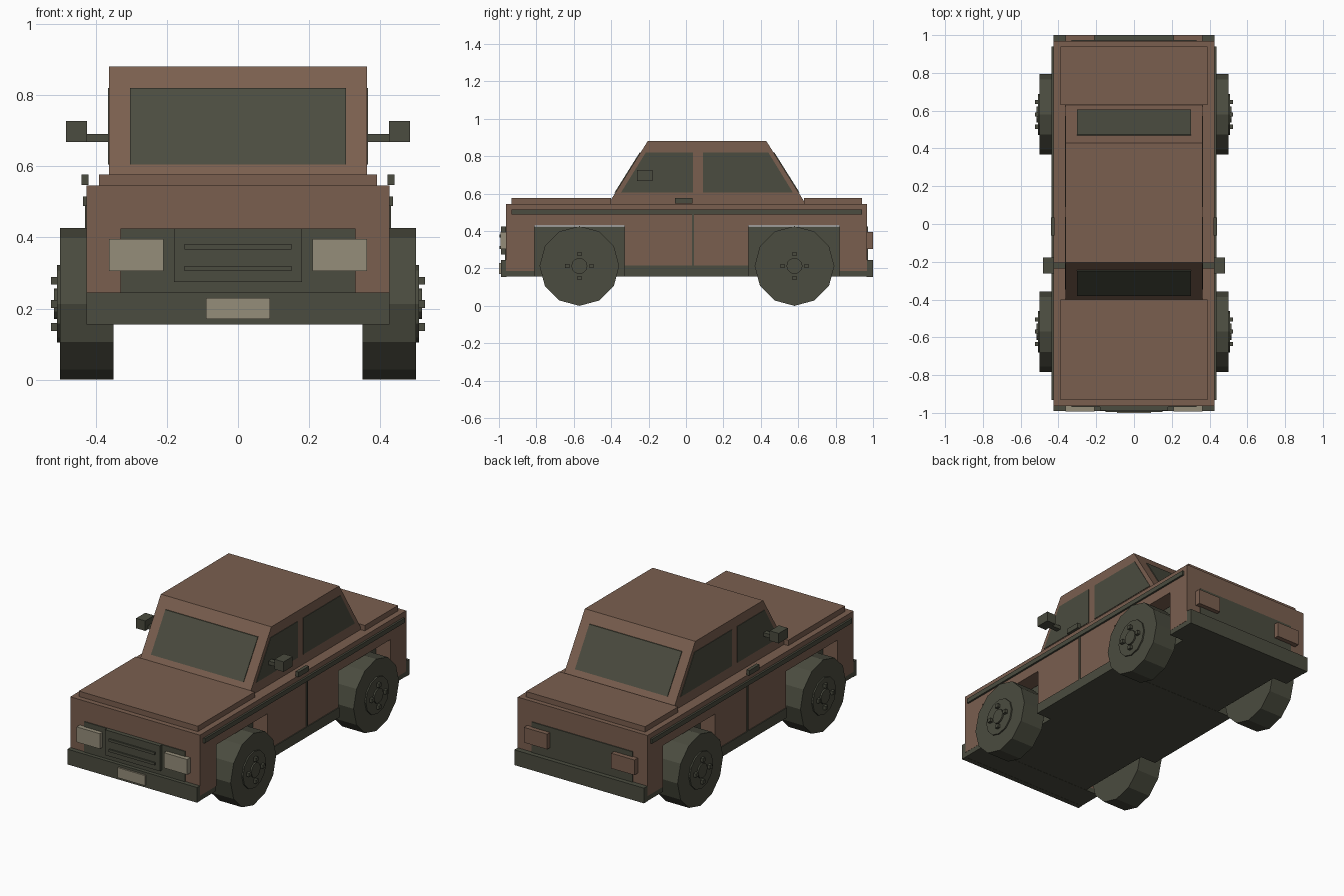
import bpy, bmesh, math
from mathutils import Matrix, Vector

if "Cube" in bpy.data.objects:
    bpy.data.objects.remove(bpy.data.objects["Cube"])


def material(name, rgb):
    m = bpy.data.materials.new(name)
    m.diffuse_color = (*rgb, 1)
    m.use_nodes = True
    m.node_tree.nodes["Principled BSDF"].inputs["Base Color"].default_value = m.diffuse_color
    return m


BROWN = material("brown paint", (0.195, 0.114, 0.078))
DARK = material("dark trim", (0.070, 0.072, 0.050))
LIGHT = material("lamp cream", (0.300, 0.270, 0.195))


def finish(bm, name, mat):
    bmesh.ops.recalc_face_normals(bm, faces=bm.faces)
    me = bpy.data.meshes.new(name)
    bm.to_mesh(me)
    bm.free()
    me.materials.append(mat)
    ob = bpy.data.objects.new(name, me)
    bpy.context.collection.objects.link(ob)
    return ob


def box(name, mat, x, y, z):
    """Box from (min, max) ranges on each axis."""
    bm = bmesh.new()
    bmesh.ops.create_cube(bm, size=1)
    for v in bm.verts:
        v.co = Vector([r[0] if c < 0 else r[1] for c, r in zip(v.co, (x, y, z))])
    return finish(bm, name, mat)


def pair(name, mat, x, y, z):
    """The same box on the right and left side."""
    box(name + "_right", mat, x, y, z)
    box(name + "_left", mat, (-x[1], -x[0]), y, z)


def extrude(name, mat, profile, x0, x1):
    """Side profile of (y, z) points, extruded across x."""
    bm = bmesh.new()
    f = bm.faces.new([bm.verts.new((x0, y, z)) for y, z in profile])
    r = bmesh.ops.extrude_face_region(bm, geom=[f])
    bmesh.ops.translate(bm, vec=(x1 - x0, 0, 0),
                        verts=[g for g in r["geom"] if isinstance(g, bmesh.types.BMVert)])
    return finish(bm, name, mat)


def disc(name, mat, radius, x0, x1, y, z, sides=12):
    """Cylinder lying along x."""
    bm = bmesh.new()
    bmesh.ops.create_cone(bm, cap_ends=True, segments=sides, radius1=radius,
                          radius2=radius, depth=abs(x1 - x0))
    bmesh.ops.transform(bm, verts=bm.verts, matrix=Matrix.Translation(
        ((x0 + x1) / 2, y, z)) @ Matrix.Rotation(math.pi / 2, 4, 'Y'))
    return finish(bm, name, mat)


# Body shell with wheel arch notches
extrude("body", BROWN, [
    (-0.963, 0.185), (-0.81, 0.185), (-0.81, 0.43), (-0.33, 0.43), (-0.33, 0.185),
    (0.335, 0.185), (0.335, 0.43), (0.82, 0.43), (0.82, 0.185), (0.968, 0.185),
    (0.968, 0.545), (-0.963, 0.545)], -0.425, 0.425)
box("hood", BROWN, (-0.39, 0.39), (-0.933, -0.40), (0.54, 0.577))
box("trunk_lid", BROWN, (-0.39, 0.39), (0.63, 0.94), (0.54, 0.577))

# Chassis, floor and sills
box("chassis", DARK, (-0.33, 0.33), (-0.968, 0.973), (0.157, 0.425))
box("front_floor", DARK, (-0.424, 0.424), (-0.965, -0.81), (0.156, 0.188))
box("rear_floor", DARK, (-0.424, 0.424), (0.82, 0.97), (0.156, 0.188))
box("sill", DARK, (-0.43, 0.43), (-0.33, 0.335), (0.156, 0.215))

# Bumpers, grille, lamps
box("front_bumper", DARK, (-0.425, 0.425), (-0.99, -0.96), (0.155, 0.245))
box("rear_bumper", DARK, (-0.425, 0.425), (0.965, 1.0), (0.155, 0.245))
box("grille", DARK, (-0.18, 0.18), (-0.988, -0.96), (0.275, 0.425))
for z in (0.305, 0.366):
    box("grille_bar", DARK, (-0.15, 0.15), (-0.996, -0.98), (z, z + 0.015))
box("number_plate", LIGHT, (-0.09, 0.09), (-1.0, -0.985), (0.17, 0.23))
pair("headlight", LIGHT, (0.21, 0.362), (-0.993, -0.96), (0.305, 0.395))
pair("taillight", BROWN, (0.21, 0.362), (0.96, 1.0), (0.305, 0.395))

# Cabin
Z0, Z1 = 0.545, 0.88
F0, F1, R1, R0 = -0.415, -0.205, 0.43, 0.64
extrude("cabin", BROWN, [(F0, Z0), (F1, Z1), (R1, Z1), (R0, Z0)], -0.362, 0.362)


def slope_glass(name, y0, y1):
    """Thin pane on a sloping cabin end."""
    def at(z, off):
        return (y0 + (y1 - y0) * (z - Z0) / (Z1 - Z0) + off, z)
    s = math.copysign(0.005, y0)
    extrude(name, DARK, [at(0.605, -s), at(0.605, s), at(0.82, s), at(0.82, -s)],
            -0.303, 0.303)


slope_glass("windshield", F0, F1)
slope_glass("rear_window", R0, R1)

# Side details, both sides
for s, side in ((1, "right"), (-1, "left")):
    a, b = s * 0.358, s * 0.365
    extrude("front_side_window_" + side, DARK,
            [(-0.348, 0.605), (-0.215, 0.82), (0.038, 0.82), (0.038, 0.605)], a, b)
    extrude("rear_side_window_" + side, DARK,
            [(0.09, 0.605), (0.09, 0.82), (0.44, 0.82), (0.572, 0.605)], a, b)
pair("side_strip", DARK, (0.42, 0.436), (-0.933, 0.94), (0.488, 0.515))
pair("door_seam", DARK, (0.42, 0.43), (0.031, 0.042), (0.21, 0.49))
pair("door_handle", DARK, (0.42, 0.44), (-0.06, 0.035), (0.547, 0.577))
pair("mirror_arm", DARK, (0.355, 0.43), (-0.235, -0.205), (0.668, 0.69))
pair("mirror", DARK, (0.424, 0.483), (-0.263, -0.178), (0.668, 0.727))

# Wheels: tyre, hub disc, cap and four lugs
R = 0.213
for s, side in ((1, "right"), (-1, "left")):
    for y, end in ((-0.57, "front"), (0.58, "rear")):
        tag = f"{end}_{side}"
        disc("tyre_" + tag, DARK, R, s * 0.35, s * 0.5, y, R)
        disc("hub_" + tag, DARK, 0.109, s * 0.49, s * 0.508, y, R)
        disc("cap_" + tag, DARK, 0.043, s * 0.50, s * 0.517, y, R)
        for k in range(4):
            t = k * math.pi / 2
            cy, cz = y + 0.065 * math.cos(t), R + 0.065 * math.sin(t)
            xs = sorted((s * 0.50, s * 0.525))
            box("lug_" + tag, DARK, xs, (cy - 0.011, cy + 0.011), (cz - 0.011, cz + 0.011))
